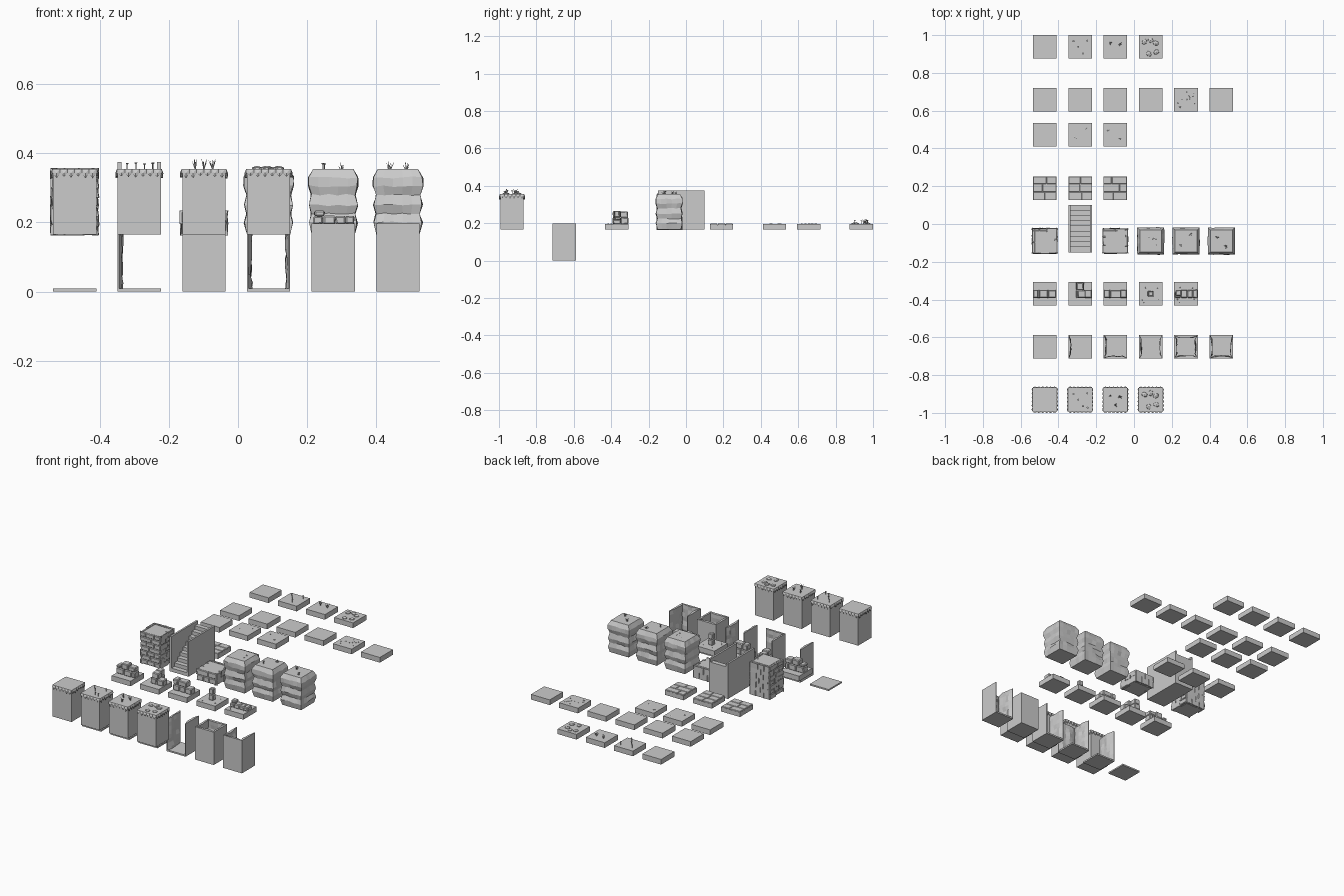
import bpy, bmesh, math, random
from mathutils import Matrix, Vector

if "Cube" in bpy.data.objects:
    bpy.data.objects.remove(bpy.data.objects["Cube"])
random.seed(4)
R = random.uniform
H, Z0, ZT, ZB = 0.0625, 0.165, 0.196, 0.355   # half tile, tile base, tile top, block top
COL = [-0.4725 + 0.187 * i for i in range(6)]


def finish(name, bm):
    bmesh.ops.recalc_face_normals(bm, faces=bm.faces)
    me = bpy.data.meshes.new(name)
    bm.to_mesh(me)
    bm.free()
    ob = bpy.data.objects.new(name, me)
    bpy.context.collection.objects.link(ob)
    return ob


def box(bm, x0, x1, y0, y1, z0, z1, bevel=0, jit=0, M=Matrix()):
    vs = bmesh.ops.create_cube(bm, size=1)["verts"]
    for v in vs:
        p = Vector((x0 + (v.co.x + .5) * (x1 - x0), y0 + (v.co.y + .5) * (y1 - y0),
                    z0 + (v.co.z + .5) * (z1 - z0)))
        v.co = M @ (p + Vector((R(-jit, jit), R(-jit, jit), R(-jit, jit))))
    if bevel:
        es = list({e for v in vs for e in v.link_edges})
        bmesh.ops.bevel(bm, geom=es, offset=bevel, segments=1, affect='EDGES')


def cone(bm, p, r1, r2, h, n=6, tilt=0, ang=0):
    M = Matrix.Translation(p) @ Matrix.Rotation(ang, 4, 'Z') @ Matrix.Rotation(tilt, 4, 'Y')
    bmesh.ops.create_cone(bm, cap_ends=True, segments=n, radius1=r1, radius2=r2, depth=h,
                          matrix=M @ Matrix.Translation((0, 0, h / 2)))


# small decorations
def flower(bm, x, y, z):
    h = R(.012, .018)
    cone(bm, (x, y, z), .0015, .0015, h, 4)
    cone(bm, (x, y, z + h - .001), .0025, .0055, .004)


def grass(bm, x, y, z):
    for k in range(7):
        cone(bm, (x, y, z), .0022, .0003, R(.02, .031), 4, R(.1, .55), k * .9)


def rock(bm, x, y, z, r=.018, h=.009):
    M = Matrix.Translation((x, y, z)) @ Matrix.Rotation(R(0, 3), 4, 'Z') @ Matrix.Diagonal((r, r * .8, h, 1))
    bmesh.ops.create_icosphere(bm, subdivisions=1, radius=1, matrix=M)


def pebble(bm, x, y, z):
    rock(bm, x, y, z, R(.003, .006), .003)


def scatter(name, fn, cx, cy, z, spots):
    bm = bmesh.new()
    for dx, dy in spots:
        fn(bm, cx + dx, cy + dy, z)
    finish(name, bm)


def tile(name, cx, cy, z0=Z0, z1=ZT):
    bm = bmesh.new()
    box(bm, cx - H, cx + H, cy - H, cy + H, z0, z1)
    finish(name, bm)


FLOWERS = [(-.035, .03), (-.01, .0), (.038, .033), (.015, -.035), (.04, -.042)]
TUFTS = [(-.025, .022), (.025, .015), (.0, -.028)]
ROCKS = [(-.033, .027), (.027, .02), (.03, -.027), (.0, .035), (-.01, -.037)]
DECO = [None, ("flowers", flower, FLOWERS), ("grass", grass, TUFTS), ("rocks", rock, ROCKS)]

# flat ground tiles
for row, (y, n) in enumerate([(.9375, 4), (.657, 6), (.473, 3)]):
    for i in range(n):
        tile(f"ground_tile_{row}_{i}", COL[i], y)
for i in (1, 2, 3):
    n, f, s = DECO[i]
    scatter(f"tile_{n}", f, COL[i], .9375, ZT, s if i == 3 else s[:4] if i == 1 else s[:2])
scatter("tile_pebbles", pebble, COL[4], .657, ZT, [(R(-.045, .045), R(-.045, .045)) for _ in range(12)])
for i in (1, 2):
    scatter(f"small_stones_{i}", pebble, COL[i], .473, ZT,
            [(.035, .035), (.03, .03), (-.02, -.02), (-.028, -.014)] if i == 1
            else [(-.04, .02), (-.035, .025), (.02, -.02), (.027, -.022)])

# paving tiles: irregular slabs on a base
for i in range(3):
    tile(f"paving_base_{i}", COL[i], .19, Z0, .191)
    bm = bmesh.new()
    for j in range(3):
        y0 = .19 - H + j * 2 * H / 3
        cut = R(-.025, .025)
        for a, b in ((-H, cut), (cut, H)):
            box(bm, COL[i] + a + .001, COL[i] + b - .001, y0 + .001, y0 + .0407, .185, ZT + .001, .002)
    finish(f"paving_slabs_{i}", bm)


# grass-topped blocks with a toothed fringe on every side
def fringe(name, cx, cy):
    bm = bmesh.new()
    for s in range(4):
        M = Matrix.Translation((cx, cy, 0)) @ Matrix.Rotation(s * math.pi / 2, 4, 'Z')
        n = 6
        for k in range(n):
            x0, w = -H + k * 2 * H / n, 2 * H / n
            d = R(.012, .024)
            prof = [(x0, ZB), (x0 + w, ZB), (x0 + w, ZB - .012), (x0 + w / 2, ZB - .012 - d / 1.5), (x0, ZB - .012)]
            out = [.002, .002, .003, .006, .003]
            a = [bm.verts.new(M @ Vector((x, -H - o, z))) for (x, z), o in zip(prof, out)]
            b = [bm.verts.new(M @ Vector((x, -H + .001, z))) for x, z in prof]
            mid = bm.verts.new(M @ Vector((x0 + w / 2, -H - .007, ZB - .012)))
            for q in range(5):
                r = (q + 1) % 5
                bm.faces.new((a[q], a[r], mid))
                bm.faces.new((a[r], a[q], b[q], b[r]))
    finish(name, bm)


for i in range(4):
    tile(f"grass_block_{i}", COL[i], -.93, Z0, ZB)
    fringe(f"grass_fringe_{i}", COL[i], -.93)
    if DECO[i]:
        n, f, s = DECO[i]
        scatter(f"block_{n}", f, COL[i], -.93, ZB, s)


# open pits: floor plate plus ragged walls
def pit_wall(name, cx, cy, side):
    n, m, zt = 5, 8, .197
    M = Matrix.Translation((cx, cy, 0)) @ Matrix.Rotation(side * math.pi / 2, 4, 'Z')
    bm = bmesh.new()
    inner, outer = [], []
    for j in range(m + 1):
        for i in range(n + 1):
            x, z = -H + 2 * H * i / n, zt * j / m
            t = .004 if i in (0, n) else R(.007, .017)
            inner.append(bm.verts.new(M @ Vector((x, -H + t, z))))
            outer.append(bm.verts.new(M @ Vector((x, -H, z))))
    w = n + 1
    for j in range(m):
        for i in range(n):
            k = j * w + i
            for L in (inner, outer):
                bm.faces.new((L[k], L[k + 1], L[k + w + 1], L[k + w]))
        for i in (0, n):
            k = j * w + i
            bm.faces.new((inner[k], inner[k + w], outer[k + w], outer[k]))
    for j in (0, m):
        for i in range(n):
            k = j * w + i
            bm.faces.new((inner[k], inner[k + 1], outer[k + 1], outer[k]))
    finish(name, bm)


# sides: 0 front, 1 right, 2 back, 3 left
for i, sides in enumerate([(), (3,), (0, 3), (1, 3), (0, 1, 2, 3), (0, 1, 3)]):
    tile(f"pit_floor_{i}", COL[i], -.65, 0, .009)
    for s in sides:
        pit_wall(f"pit_wall_{i}_{s}", COL[i], -.65, s)


# stone wall tiles: (x0, x1, y0, y1, z0, z1) relative to tile top
W = .021
STONES = [
    [(-.062, -.012, -W, W, 0, .034), (-.011, .038, -W, W, 0, .034), (.039, .062, -W, W, 0, .034),
     (-.062, -.035, -W, W, .035, .05), (-.03, .015, -W, W, .035, .068), (.017, .06, -W, W, .035, .06)],
    [(-W, .018, -W, W, 0, .034), (.02, .062, -W, W, 0, .034), (-W, W, W, .062, 0, .034),
     (-.012, .03, -W, .018, .035, .068), (-.018, .018, .02, .06, .035, .066)],
    [(-.062, -.02, -W, W, 0, .034), (-.019, .02, -W, W, 0, .034), (.021, .062, -W, W, 0, .034),
     (-.06, -.03, -W, W, .035, .066), (-.028, .03, -W, W, .035, .066)],
    [(-.015, .015, -.015, .015, 0, .035), (-.014, .014, -.014, .014, .035, .069)],
    [(-.058, -.03, -W, .01, 0, .022), (-.028, .005, -W, W, 0, .024), (.007, .035, -W, W, 0, .022),
     (.036, .061, -W, W, 0, .023), (-.055, -.025, -.01, W, .022, .038)]]
for i, stones in enumerate(STONES):
    tile(f"wall_ground_{i}", COL[i], -.37)
    bm = bmesh.new()
    for a, b, c, d, e, f in stones:
        box(bm, a, b, c, d, e - .001, f, .004, .0012, Matrix.Translation((COL[i], -.37, ZT)))
    finish(f"wall_stones_{i}", bm)
for i in (3, 4):
    scatter(f"wall_rubble_{i}", pebble, COL[i], -.37, ZT, [(-.045, -.03), (-.03, .032), (.035, .03), (-.035, -.045), (.04, -.03)])


# brick tower and low brick plinth
def brick_block(name, cx, cy, top, rows):
    tile(name + "_core", cx, cy, Z0, top)
    bm = bmesh.new()
    h = (top - Z0) / rows
    for s in range(4):
        M = Matrix.Translation((cx, cy, 0)) @ Matrix.Rotation(s * math.pi / 2, 4, 'Z')
        for j in range(rows):
            cuts = [-H - .002, -.022 + R(-.01, .01), .02 + R(-.01, .01), H + .002]
            if (j + s) % 2:
                cuts = [-H - .002, R(-.012, .012), H + .002]
            for a, b in zip(cuts, cuts[1:]):
                box(bm, a + .001, b - .001, -H - R(.003, .006), -H + .01, Z0 + j * h + .001,
                    Z0 + (j + 1) * h - .001, .003, .0008, M)
    finish(name + "_bricks", bm)


brick_block("brick_tower", COL[0], -.09, ZB, 7)
brick_block("brick_plinth", COL[2], -.09, .232, 2)

# stairs climbing to the back between two side walls
bm = bmesh.new()
N, ya, yb = 9, -.15, .1
for k in range(N):
    box(bm, COL[1] - .056, COL[1] + .056, ya + (yb - ya) * k / N, yb, Z0 + .19 * k / N, Z0 + .19 * (k + 1) / N)
finish("stair_steps", bm)
for s, nm in ((-1, "left"), (1, "right")):
    bm = bmesh.new()
    x = COL[1] + s * .057
    box(bm, x - .0055, x + .0055, ya, yb, Z0, .375)
    finish(f"stair_wall_{nm}", bm)


# layered cliff blocks with a wavy profile
def cliff(name, cx, cy):
    prof = [(.165, .0625), (.2, .070), (.225, .063), (.25, .070), (.28, .063), (.305, .071), (.33, .071), (ZB, .058)]
    bm, rings, n = bmesh.new(), [], 5
    for z, r in prof:
        ring = []
        for s in range(4):
            M = Matrix.Rotation(s * math.pi / 2, 3, 'Z')
            for k in range(n):
                rr = r + R(-.0025, .0025) * (Z0 < z < ZB)
                p = M @ Vector((-r + 2 * r * k / n, -rr, 0))
                ring.append(bm.verts.new((cx + p.x, cy + p.y, z + R(-.003, .003) * (Z0 < z < ZB))))
        rings.append(ring)
    for a, b in zip(rings, rings[1:]):
        for k in range(len(a)):
            q = (k + 1) % len(a)
            bm.faces.new((a[k], a[q], b[q], b[k]))
    bm.faces.new(rings[0])
    bm.faces.new(rings[-1])
    finish(name, bm)


for i in (3, 4, 5):
    cliff(f"cliff_{i}", COL[i], -.09)
scatter("cliff_pebbles", pebble, COL[3], -.09, ZB, [(.02, .015), (.028, .01), (-.01, .02), (.03, -.02), (.012, .012)])
scatter("cliff_flower", flower, COL[4], -.09, ZB, [(-.025, -.025), (-.03, -.02)])
scatter("cliff_tuft", grass, COL[4], -.09, ZB - .01, [(.025, .035)])
scatter("cliff_grass", grass, COL[5], -.09, ZB - .008, [(-.025, .02), (.025, -.03)])
